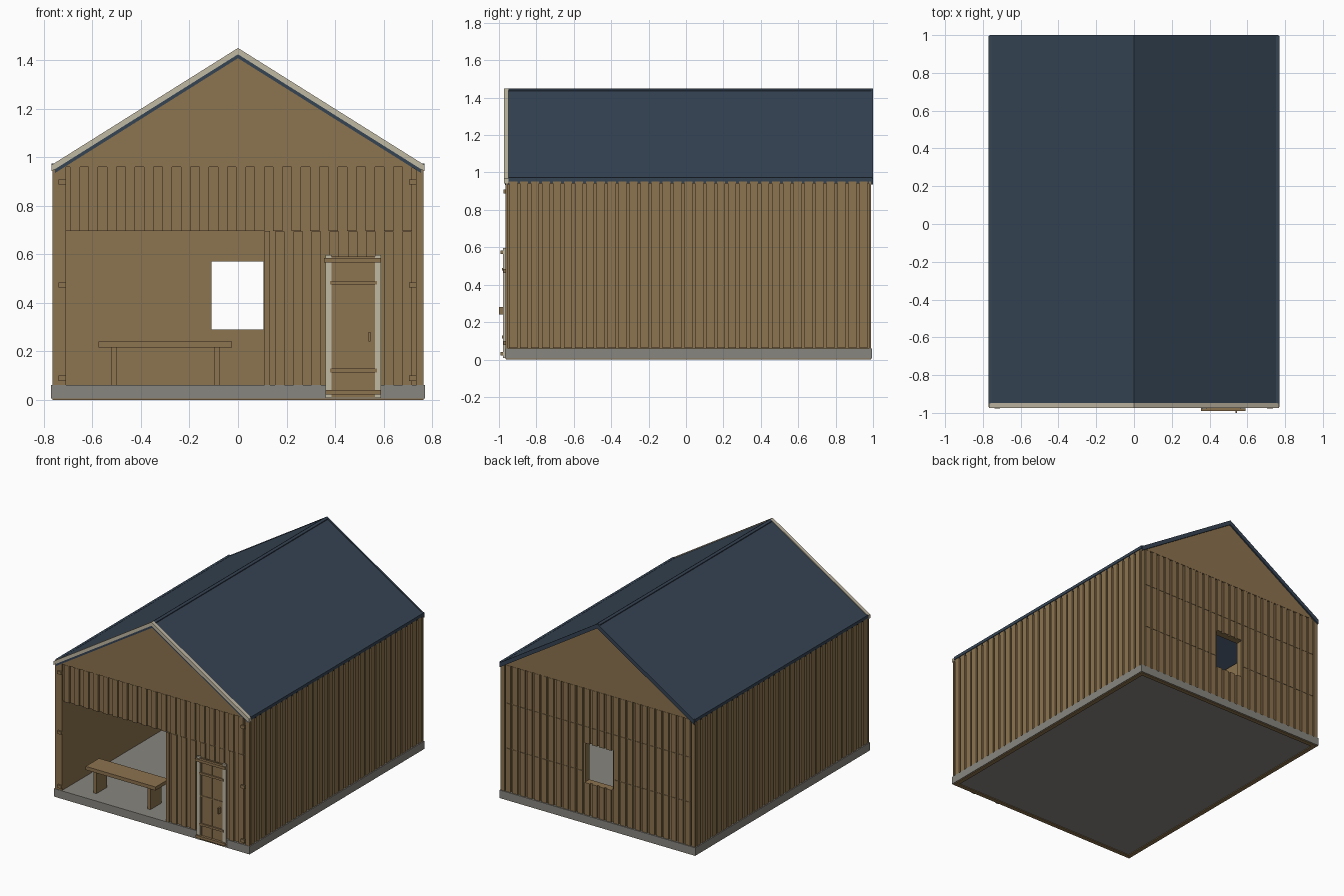
import bpy, bmesh, math
from mathutils import Vector

if "Cube" in bpy.data.objects:
    bpy.data.objects.remove(bpy.data.objects["Cube"])


def material(name, rgb):
    m = bpy.data.materials.new(name)
    lin = [(c / 255 / 12.92) if c < 11 else ((c / 255 + 0.055) / 1.055) ** 2.4 for c in rgb]
    m.diffuse_color = (*lin, 1)
    m.use_nodes = True
    m.node_tree.nodes["Principled BSDF"].inputs["Base Color"].default_value = m.diffuse_color
    return m


WOOD = material("brown timber", (140, 115, 78))
ROOF = material("slate blue roof", (54, 68, 84))
STONE = material("grey concrete", (136, 134, 127))
CREAM = material("cream trim", (192, 184, 163))
HALF, FRONT, BACK = 0.765, -0.965, 0.99
BASE, EAVE, T, D = 0.06, 0.96, 0.055, 0.012   # T wall thickness, D board depth


def add_mesh(name, bm, mat):
    bmesh.ops.recalc_face_normals(bm, faces=bm.faces)
    me = bpy.data.meshes.new(name)
    bm.to_mesh(me)
    bm.free()
    me.materials.append(mat)
    ob = bpy.data.objects.new(name, me)
    bpy.context.collection.objects.link(ob)
    return ob


def boxes(name, items, mat):
    """One object from boxes given as (x0, x1, y0, y1, z0, z1)."""
    bm = bmesh.new()
    for x0, x1, y0, y1, z0, z1 in items:
        vs = bmesh.ops.create_cube(bm, size=1)["verts"]
        for v in vs:
            v.co = Vector((x0 if v.co.x < 0 else x1, y0 if v.co.y < 0 else y1, z0 if v.co.z < 0 else z1))
    return add_mesh(name, bm, mat)


def prism(name, profile, y0, y1, mat):
    """Extrude an x-z profile along y."""
    bm = bmesh.new()
    f = bm.faces.new([bm.verts.new((x, y0, z)) for x, z in profile])
    ext = bmesh.ops.extrude_face_region(bm, geom=[f])["geom"]
    for v in ext:
        if isinstance(v, bmesh.types.BMVert):
            v.co.y = y1
    return add_mesh(name, bm, mat)


def boards(a0, a1, count, fill, seams, hole=None):
    """Vertical boards as (a0, a1, z0, z1), cut at seams and around a hole."""
    out, pitch = [], (a1 - a0) / count
    for i in range(count):
        c = a0 + (i + 0.5) * pitch
        b0, b1 = c - pitch * fill / 2, c + pitch * fill / 2
        for z0, z1 in zip(seams[:-1], seams[1:]):
            z0, z1 = z0 + 0.001, z1 - 0.001
            if not hole or b1 <= hole[0] or b0 >= hole[1] or z1 <= hole[2] or z0 >= hole[3]:
                out.append((b0, b1, z0, z1))
                continue
            if b0 < hole[0]:
                out.append((b0, hole[0], z0, z1))
            if b1 > hole[1]:
                out.append((hole[1], b1, z0, z1))
            s0, s1 = max(b0, hole[0]), min(b1, hole[1])
            if z0 < hole[2]:
                out.append((s0, s1, z0, hole[2]))
            if z1 > hole[3]:
                out.append((s0, s1, hole[3], z1))
    return out


# Foundation slab with a timber sill ring underneath
boxes("foundation_slab", [(-0.77, 0.77, -0.968, 0.995, 0.005, BASE)], STONE)
r, w = 0.765, 0.03
boxes("sill_ring", [(-r, r, -0.963, -0.963 + w, 0, 0.01), (-r, r, 0.99 - w, 0.99, 0, 0.01),
                    (-r, -r + w, -0.963 + w, 0.99 - w, 0, 0.01), (r - w, r, -0.963 + w, 0.99 - w, 0, 0.01)], WOOD)

# Side walls: core plus raised boards
for s, side in ((-1, "left"), (1, "right")):
    xs = sorted((s * (HALF - T), s * (HALF - D)))
    boxes(side + "_wall", [(*xs, FRONT + D, BACK - D, BASE, EAVE)], WOOD)
    xb = sorted((s * (HALF - D), s * HALF))
    boxes(side + "_boards", [(*xb, *b) for b in boards(FRONT + D, BACK - D, 33, 0.74, (BASE, EAVE - 0.005))], WOOD)

# Back wall around the window
wx0, wx1, wz0, wz1 = -0.11, 0.105, 0.29, 0.57
IN = HALF - T
yb = (BACK - T, BACK - D)
boxes("back_wall", [(-IN, wx0, *yb, BASE, EAVE), (wx1, IN, *yb, BASE, EAVE),
                    (wx0, wx1, *yb, BASE, wz0), (wx0, wx1, *yb, wz1, EAVE)], WOOD)
boxes("back_boards", [(b[0], b[1], BACK - D, BACK, b[2], b[3]) for b in
                      boards(-0.735, 0.735, 26, 0.7, (BASE, 0.37, 0.69, EAVE), (wx0, wx1, wz0, wz1))], WOOD)

# Front wall with the large opening on the left
yf = (FRONT + D, FRONT + T)
boxes("front_wall", [(0.11, IN, *yf, BASE, 0.695), (-IN, IN, *yf, 0.695, EAVE)], WOOD)
fb = boards(-0.71, 0.735, 19, 0.52, (0.695, EAVE)) + boards(0.135, 0.735, 8, 0.52, (BASE, 0.695))
boxes("front_boards", [(b[0], b[1], FRONT, FRONT + D, b[2], b[3]) for b in fb], WOOD)
boxes("opening_trim", [(0.11, 0.132, FRONT, FRONT + D, BASE, 0.695)], WOOD)

# Corner posts
for sy, name, wid in ((FRONT, "front", 0.055), (BACK - D, "back", 0.03)):
    boxes(name + "_corner_posts", [(-HALF, -HALF + wid, sy, sy + D, BASE, EAVE),
                                   (HALF - 0.03, HALF, sy, sy + D, BASE, EAVE)], WOOD)

# Strap hinges on the front corners
boxes("corner_hinges", [(x, x + 0.03, FRONT - 0.012, FRONT, z, z + 0.021)
                        for x in (-0.739, 0.705) for z in (0.078, 0.462, 0.887)], WOOD)

# Gable triangles
for y0, y1, name in ((FRONT, FRONT + 0.04, "front_gable"), (BACK - 0.04, BACK, "back_gable")):
    prism(name, [(-0.74, EAVE), (0.74, EAVE), (0, 1.425)], y0, y1, WOOD)

# Roof slopes, ridge cap, eave strips, rear fascia and pale front verge
SL = (1.448 - 0.968) / HALF


def chevron(drop, x=HALF, top=1.448):
    return [(-x, top - SL * x), (0, top), (x, top - SL * x),
            (x, top - SL * x - drop), (0, top - drop), (-x, top - SL * x - drop)]


prism("roof", chevron(0.024, 0.762, 1.444), -0.95, 0.99, ROOF)
prism("ridge_cap", chevron(0.015, 0.014, 1.45), -0.948, 0.99, ROOF)
prism("rear_fascia", chevron(0.032), 0.988, 1.0, ROOF)
prism("under_verge", chevron(0.034, 0.755, 1.442), -0.967, -0.945, ROOF)
prism("front_verge", chevron(0.026, 0.768, 1.45), -0.973, -0.948, CREAM)
boxes("eave_strips", [(s - 0.009, s + 0.009, -0.95, 0.995, 0.952, 0.974) for s in (-0.76, 0.76)], ROOF)

# Door leaf, pale side posts, cross rails and handle
boxes("door_leaf", [(0.38, 0.57, -0.973, FRONT, 0.01, 0.59)], WOOD)
boxes("door_posts", [(x, x + 0.025, -0.979, FRONT, 0.008, 0.597) for x in (0.36, 0.565)], CREAM)
boxes("door_rails", [(0.355, 0.59, -0.991, -0.968, 0.565, 0.584), (0.36, 0.59, -0.991, -0.968, 0.022, 0.041),
                     (0.38, 0.572, -0.983, -0.968, 0.475, 0.49), (0.38, 0.572, -0.983, -0.968, 0.113, 0.128),
                     (0.385, 0.565, -0.977, -0.968, 0.316, 0.325)], WOOD)
boxes("door_stiles", [(x, x + 0.009, -0.976, -0.968, 0.04, 0.565) for x in (0.388, 0.47, 0.553)], WOOD)
boxes("door_handle", [(0.537, 0.546, -1.0, -0.97, 0.24, 0.28)], WOOD)

# Bench inside the opening
boxes("bench_seat", [(-0.575, -0.025, -0.89, -0.74, 0.215, 0.24)], WOOD)
boxes("bench_legs", [(x, x + 0.024, -0.875, -0.755, BASE, 0.215) for x in (-0.524, -0.099)], WOOD)
